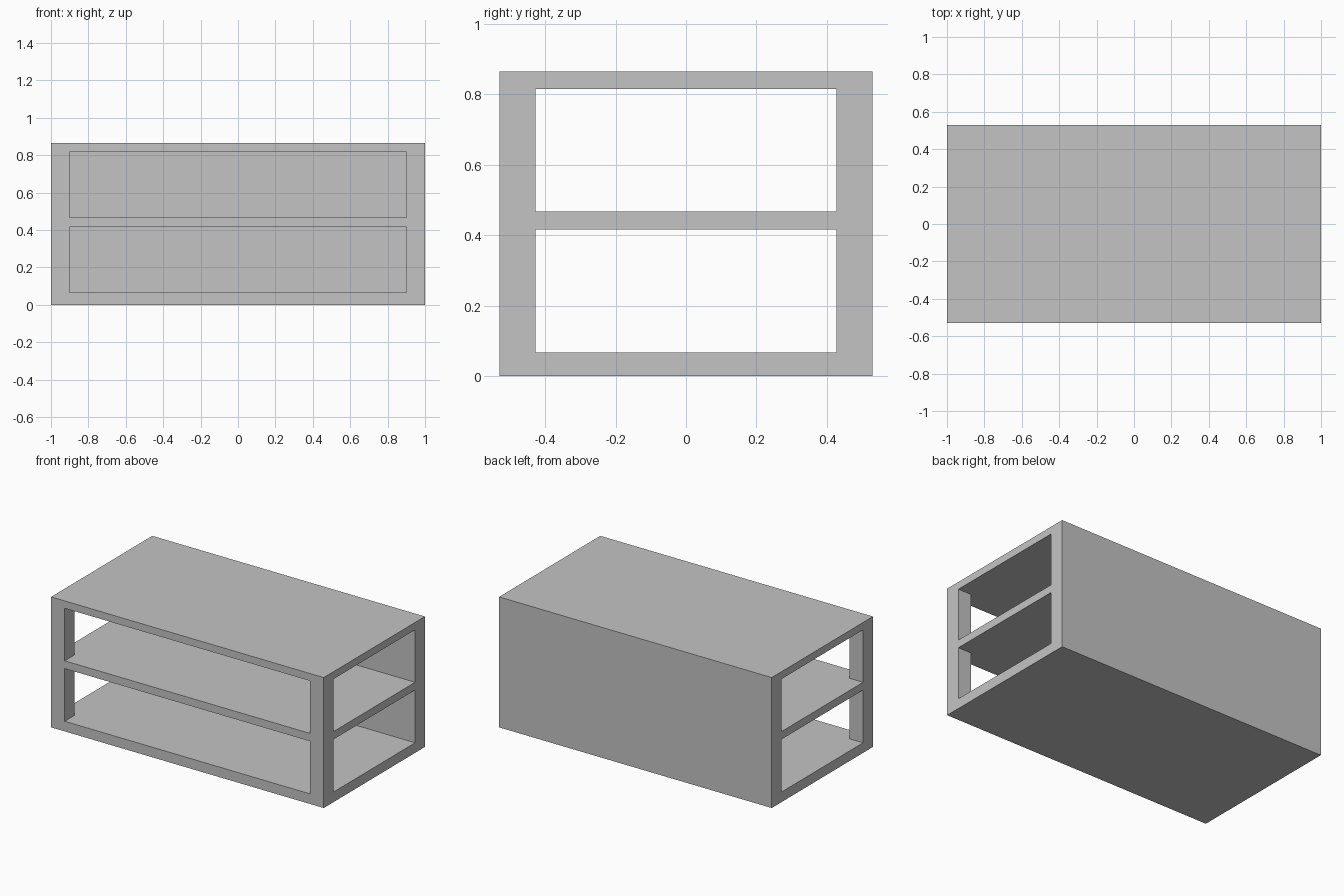
import bpy
import bmesh

HALF_W, HALF_D, HEIGHT = 1.0, 0.53, 0.865
POST = 0.1                              # corner post and back wall thickness
BAYS = [(0.067, 0.416), (0.468, 0.816)]  # bottom and top of each open bay

cube = bpy.data.objects.get("Cube")
if cube:
    bpy.data.objects.remove(cube, do_unlink=True)

grey = bpy.data.materials.new("plain grey")
grey.use_nodes = True
colour = (0.55, 0.55, 0.55, 1)
grey.diffuse_color = colour
grey.node_tree.nodes["Principled BSDF"].inputs["Base Color"].default_value = colour


def prism(name, outline, bottom, top):
    """Extrude a plan outline between two heights."""
    bm = bmesh.new()
    base = bm.faces.new([bm.verts.new((x, y, bottom)) for x, y in outline])
    result = bmesh.ops.extrude_face_region(bm, geom=[base])
    verts = [g for g in result["geom"] if isinstance(g, bmesh.types.BMVert)]
    bmesh.ops.translate(bm, verts=verts, vec=(0, 0, top - bottom))
    bmesh.ops.recalc_face_normals(bm, faces=bm.faces)
    mesh = bpy.data.meshes.new(name)
    bm.to_mesh(mesh)
    bm.free()
    mesh.materials.append(grey)
    obj = bpy.data.objects.new(name, mesh)
    bpy.context.collection.objects.link(obj)
    return obj


# Solid cabinet body
body = prism("shelf_unit", [(-HALF_W, -HALF_D), (HALF_W, -HALF_D),
                            (HALF_W, HALF_D), (-HALF_W, HALF_D)], 0, HEIGHT)

# Bays open to the front and both sides, leaving two front posts and a back wall
out = 0.2
inner_x, inner_y = HALF_W - POST, HALF_D - POST + -0.003
half = [(inner_x, -HALF_D - out), (inner_x, -inner_y),
        (HALF_W + out, -inner_y), (HALF_W + out, inner_y)]
plan = half + [(-x, y) for x, y in reversed(half)]

for number, (bottom, top) in enumerate(BAYS):
    cutter = prism(f"bay_cutter_{number}", plan, bottom, top)
    cutter.hide_render = True
    mod = body.modifiers.new("bay", "BOOLEAN")
    mod.operation = "DIFFERENCE"
    mod.solver = "EXACT"
    mod.object = cutter
    bpy.context.view_layer.objects.active = body
    bpy.ops.object.modifier_apply(modifier=mod.name)
    bpy.data.objects.remove(cutter, do_unlink=True)
